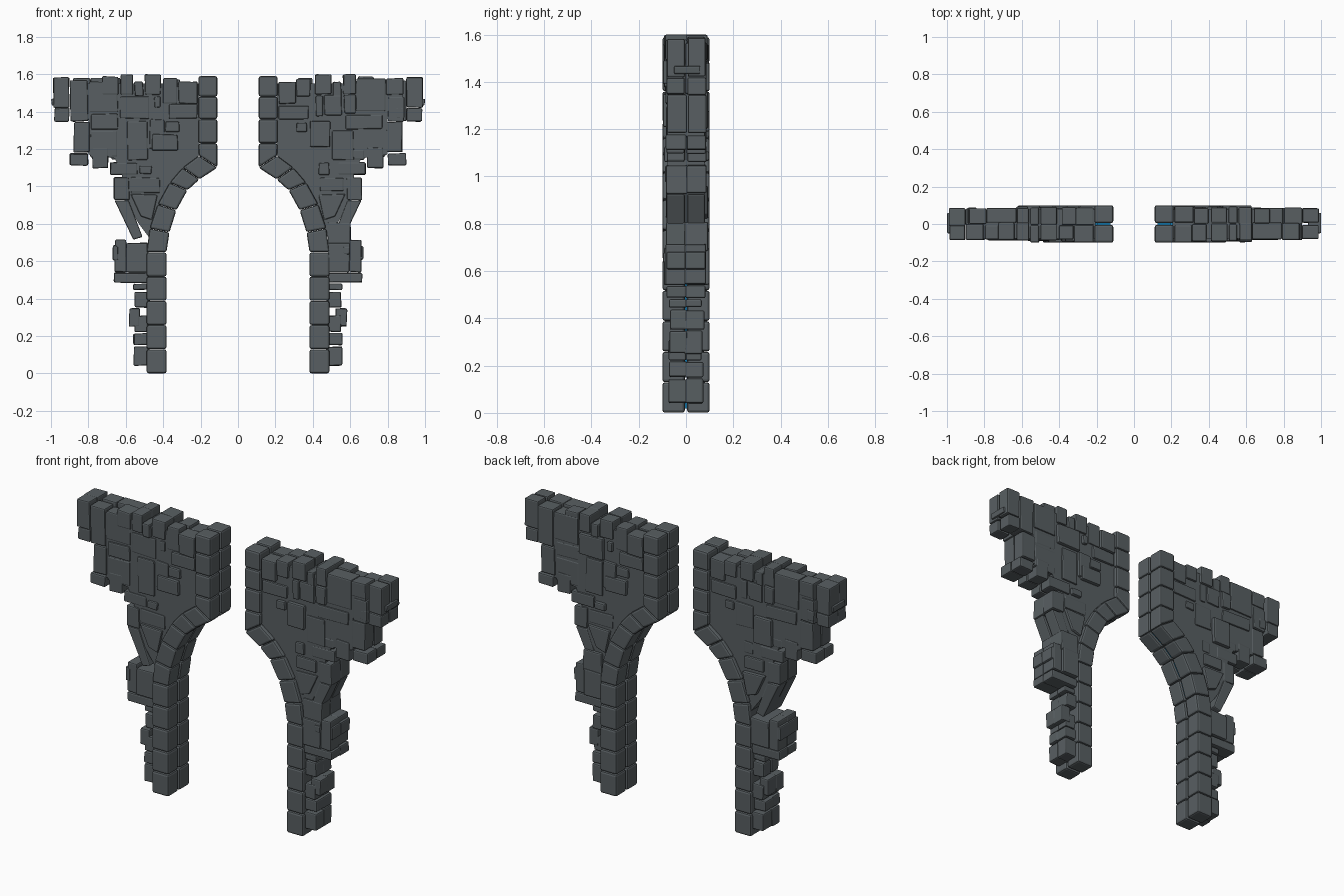
import bpy, bmesh, random

random.seed(4)


def material(name, rgb):
    m = bpy.data.materials.new(name)
    m.diffuse_color = (*rgb, 1)
    return m


GREY = material("slate_grey", (0.098, 0.114, 0.122))
BLUE = material("blue_core", (0.01, 0.28, 0.6))

# Stones are s0, s1, z0, z1 with s the distance from the middle of the gap.
# Ragged outer stones shared by both halves and both sides
EDGE = [(.90, .99, 1.42, 1.585), (.90, .985, 1.345, 1.42), (.79, .88, 1.18, 1.345),
        (.80, .90, 1.11, 1.178), (.69, .78, 1.095, 1.21), (.535, .685, 1.06, 1.13),
        (.58, .665, .925, 1.05), (.56, .63, 1.49, 1.60), (.41, .50, 1.49, 1.60),
        (.505, .555, 1.48, 1.56), (.595, .66, .54, .715), (.64, .672, .605, .685),
        (.48, .60, .54, .70), (.48, .665, .485, .54)]
# Rubble down the outside of the pillar
PILLAR = [(.47, .56, .445, .48), (.47, .555, .35, .437), (.52, .585, .25, .35),
          (.47, .555, .22, .31), (.47, .56, .15, .217), (.47, .558, .04, .145)]
# Two different layouts for the broad wall face
FACE_A = [(.80, .90, 1.345, 1.57), (.64, .80, 1.395, 1.56), (.64, .73, 1.49, 1.59),
          (.32, .40, 1.44, 1.58), (.215, .32, 1.44, 1.56), (.215, .37, 1.36, 1.44),
          (.47, .63, 1.36, 1.485), (.41, .45, 1.42, 1.48), (.64, .785, 1.305, 1.39),
          (.64, .79, 1.155, 1.30), (.48, .595, 1.14, 1.35), (.39, .475, 1.2, 1.36),
          (.31, .39, 1.29, 1.35), (.32, .46, 1.19, 1.28), (.46, .53, 1.065, 1.11),
          (.415, .575, .965, 1.05), (.56, .60, .635, .68)]
FACE_B = [(.79, .885, 1.49, 1.58), (.80, .89, 1.345, 1.48), (.84, .89, 1.36, 1.425),
          (.63, .79, 1.40, 1.58), (.31, .39, 1.48, 1.575), (.215, .31, 1.44, 1.56),
          (.215, .38, 1.355, 1.435), (.415, .455, 1.375, 1.485), (.46, .555, 1.38, 1.49),
          (.565, .63, 1.39, 1.49), (.575, .775, 1.305, 1.385), (.31, .37, 1.29, 1.34),
          (.38, .495, 1.21, 1.35), (.50, .62, 1.14, 1.30), (.57, .68, 1.14, 1.20),
          (.43, .49, 1.06, 1.13), (.435, .565, .975, 1.05), (.56, .60, .635, .68)]
# Edges of the arch ring, from the floor up
INNER = [(.382, z * .1295) for z in range(6)] + [
    (.366, .754), (.329, .872), (.27, .979), (.206, 1.037), (.11, 1.10),
    (.11, 1.23), (.11, 1.36), (.11, 1.48), (.11, 1.59)]
OUTER = [(.489, z * .1295) for z in range(6)] + [
    (.473, .775), (.43, .904), (.366, 1.02), (.297, 1.10), (.21, 1.165),
    (.212, 1.23), (.212, 1.36), (.212, 1.48), (.212, 1.59)]
# Flat wall body behind the stones
BODY = [(.205, 1.17), (.205, 1.55), (.88, 1.55), (.88, 1.37), (.80, 1.36), (.80, 1.17),
        (.66, 1.15), (.62, 1.07), (.62, .95), (.53, .80), (.47, .72), (.42, .88),
        (.35, 1.01), (.28, 1.09)]
WEDGES = [[(.66, .925), (.585, .925), (.51, .73), (.56, .715)],
          [(.575, .96), (.43, .955), (.46, .82), (.52, .84)]]


def prism(bm, pts, side, y0, y1):
    """Extrude an outline given in (s, z) between two depths."""
    a = [bm.verts.new((side * s, y0, z)) for s, z in pts]
    b = [bm.verts.new((side * s, y1, z)) for s, z in pts]
    bm.faces.new(a)
    bm.faces.new(b[::-1])
    n = len(pts)
    for i in range(n):
        j = (i + 1) % n
        bm.faces.new((a[j], a[i], b[i], b[j]))


def rect(box):
    s0, s1, z0, z1 = box
    r = lambda: random.uniform(-.003, .003)
    g = .002
    return [(s + r(), z + r()) for s, z in
            ((s0 + g, z0 + g), (s1 - g, z0 + g), (s1 - g, z1 - g), (s0 + g, z1 - g))]


def finish(bm, name, mat, bevel=0.0):
    bmesh.ops.recalc_face_normals(bm, faces=bm.faces)
    me = bpy.data.meshes.new(name)
    bm.to_mesh(me)
    bm.free()
    me.materials.append(mat)
    ob = bpy.data.objects.new(name, me)
    bpy.context.collection.objects.link(ob)
    if bevel:
        mod = ob.modifiers.new("worn_edges", 'BEVEL')
        mod.width = bevel
        mod.segments = 2
        mod.limit_method = 'ANGLE'
    return ob


def stones(name, shapes, side, front):
    """One layer of stones on the front (-1) or back (1) of a half."""
    bm = bmesh.new()
    for pts in shapes:
        if min(z for s, z in pts) < .45:
            depth = random.uniform(.065, .08)
        elif max(s for s, z in pts) > .64:
            depth = random.uniform(.079, .088)
        else:
            depth = random.uniform(.082, .099)
        prism(bm, pts, side, front * random.uniform(-.012, .008), front * depth)
    finish(bm, name, GREY, .007)


for side, label in ((-1, "left"), (1, "right")):
    # Wall body
    bm = bmesh.new()
    prism(bm, BODY, side, -.078, .078)
    finish(bm, label + "_wall_body", GREY)

    # Arch ring of paired blocks, with the core seen in the joint
    bm, core = bmesh.new(), bmesh.new()
    for i in range(len(INNER) - 1):
        quad = [INNER[i], OUTER[i], OUTER[i + 1], INNER[i + 1]]
        cs = sum(p[0] for p in quad) / 4
        cz = sum(p[1] for p in quad) / 4
        block = [(cs + (s - cs) * .99, cz + (z - cz) * .99) for s, z in quad]
        for front in (-1, 1):
            prism(bm, block, side, front * .005, front * .1)
        prism(core, [(cs + (s - cs) * .7, cz + (z - cz) * .7) for s, z in quad],
              side, -.012, .012)
    finish(bm, label + "_arch_blocks", GREY, .011)
    finish(core, label + "_arch_core", BLUE)

    # Rubble stones, front and back
    for front, way in ((-1, "front"), (1, "back")):
        face = FACE_A if side == front else FACE_B
        extra = [(.48, .605, .685, .81)] if side == 1 else []
        shapes = [rect(b) for b in EDGE + face + PILLAR + extra] + WEDGES
        stones(label + "_" + way + "_stones", shapes, side, front)

    # Small stone poking out at the far end
    bm = bmesh.new()
    prism(bm, rect((.93, 1.0, 1.43, 1.47)), side, -.05, .06)
    finish(bm, label + "_end_stone", GREY, .006)
